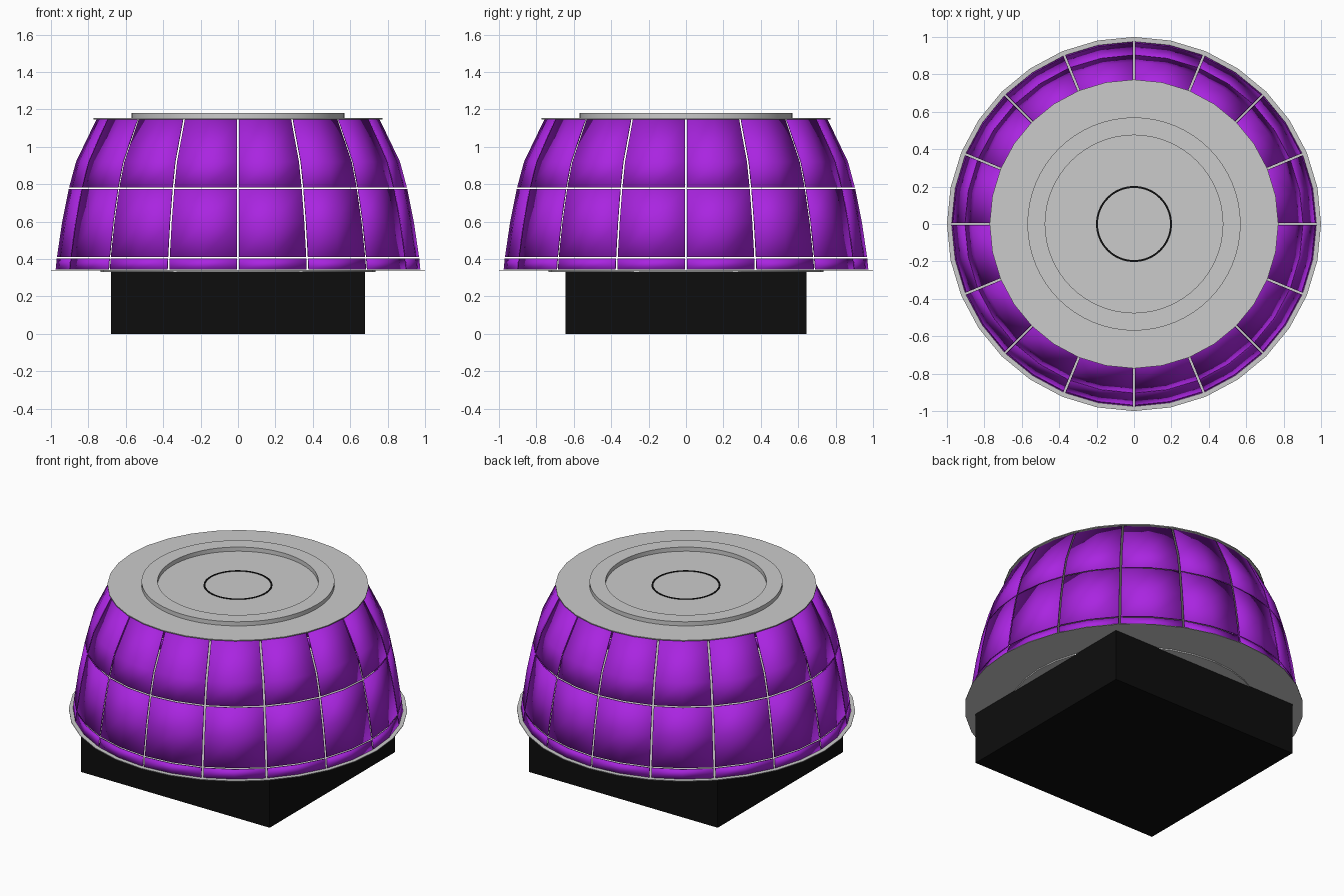
import bpy, bmesh, math
from math import sin, cos, pi

if "Cube" in bpy.data.objects:
    bpy.data.objects.remove(bpy.data.objects["Cube"])


def material(name, rgb):
    m = bpy.data.materials.new(name)
    m.diffuse_color = (*rgb, 1)
    m.use_nodes = True
    m.node_tree.nodes["Principled BSDF"].inputs["Base Color"].default_value = m.diffuse_color
    return m


PURPLE = material("purple", (0.40, 0.018, 0.75))
GREY = material("light grey", (0.60, 0.60, 0.60))
BLACK = material("black", (0.004, 0.004, 0.004))


def finish(bm, name, mat, smooth=True):
    bmesh.ops.recalc_face_normals(bm, faces=bm.faces)
    me = bpy.data.meshes.new(name)
    bm.to_mesh(me)
    bm.free()
    me.materials.append(mat)
    ob = bpy.data.objects.new(name, me)
    bpy.context.collection.objects.link(ob)
    if smooth:
        bpy.ops.object.select_all(action='DESELECT')
        ob.select_set(True)
        bpy.context.view_layer.objects.active = ob
        bpy.ops.object.shade_smooth_by_angle(angle=math.radians(35))
    return ob


def disc(name, r, z0, z1, mat, n=32):
    bm = bmesh.new()
    bmesh.ops.create_cone(bm, cap_ends=True, segments=n, radius1=r, radius2=r, depth=z1 - z0)
    bmesh.ops.translate(bm, verts=bm.verts, vec=(0, 0, (z0 + z1) / 2))
    return finish(bm, name, mat)


def ring(name, r_in, r_out, z0, z1, mat, n=64):
    bm = bmesh.new()
    section = [(r_in, z0), (r_out, z0), (r_out, z1), (r_in, z1)]
    loops = [[bm.verts.new((r * cos(2 * pi * i / n), r * sin(2 * pi * i / n), z))
              for r, z in section] for i in range(n)]
    for i in range(n):
        a, b = loops[i], loops[(i + 1) % n]
        for k in range(4):
            bm.faces.new((a[k], b[k], b[(k + 1) % 4], a[(k + 1) % 4]))
    return finish(bm, name, mat)


# square black base
bm = bmesh.new()
bmesh.ops.create_cube(bm, size=1)
bmesh.ops.scale(bm, verts=bm.verts, vec=(1.36, 1.29, 0.334))
bmesh.ops.translate(bm, verts=bm.verts, vec=(0, 0, 0.167))
finish(bm, "base_block", BLACK, smooth=False)

# thin lower plates
disc("lower_collar", 0.735, 0.330, 0.338, GREY)
disc("lower_plate", 1.0, 0.338, 0.342, GREY)

# purple shell: 16 columns x 3 rows of panels with open gaps between them
ROWS = [
    [(0.975, 0.343), (0.969, 0.403)],
    [(0.968, 0.411), (0.940, 0.60), (0.905, 0.775)],
    [(0.903, 0.783), (0.866, 0.92), (0.757, 1.146)],
]
GAP = 0.006      # half width of a vertical gap
COLUMNS = 16
bm = bmesh.new()
for c in range(COLUMNS):
    a0, a1 = 2 * pi * c / COLUMNS, 2 * pi * (c + 1) / COLUMNS
    for row in ROWS:
        grid = []
        for r, z in row:
            g = GAP / r
            grid.append([bm.verts.new((r * cos(a), r * sin(a), z))
                         for a in (a0 + g, (a0 + a1) / 2, a1 - g)])
        for lo, hi in zip(grid, grid[1:]):
            for k in range(2):
                bm.faces.new((lo[k], lo[k + 1], hi[k + 1], hi[k]))
shell = finish(bm, "shell_panels", PURPLE)
# keep the panel normals pointing outwards before thickening
bm = bmesh.new()
bm.from_mesh(shell.data)
bmesh.ops.reverse_faces(bm, faces=[f for f in bm.faces
                                   if f.normal.dot(f.calc_center_median()) < 0])
bm.to_mesh(shell.data)
bm.free()
thick = shell.modifiers.new("thickness", 'SOLIDIFY')
thick.thickness = 0.006
thick.offset = -1

# top plate with raised ring and thin black circle
disc("top_plate", 0.772, 1.147, 1.153, GREY)
ring("raised_ring", 0.475, 0.57, 1.150, 1.18, GREY)
ring("black_circle", 0.193, 0.203, 1.152, 1.156, BLACK)
